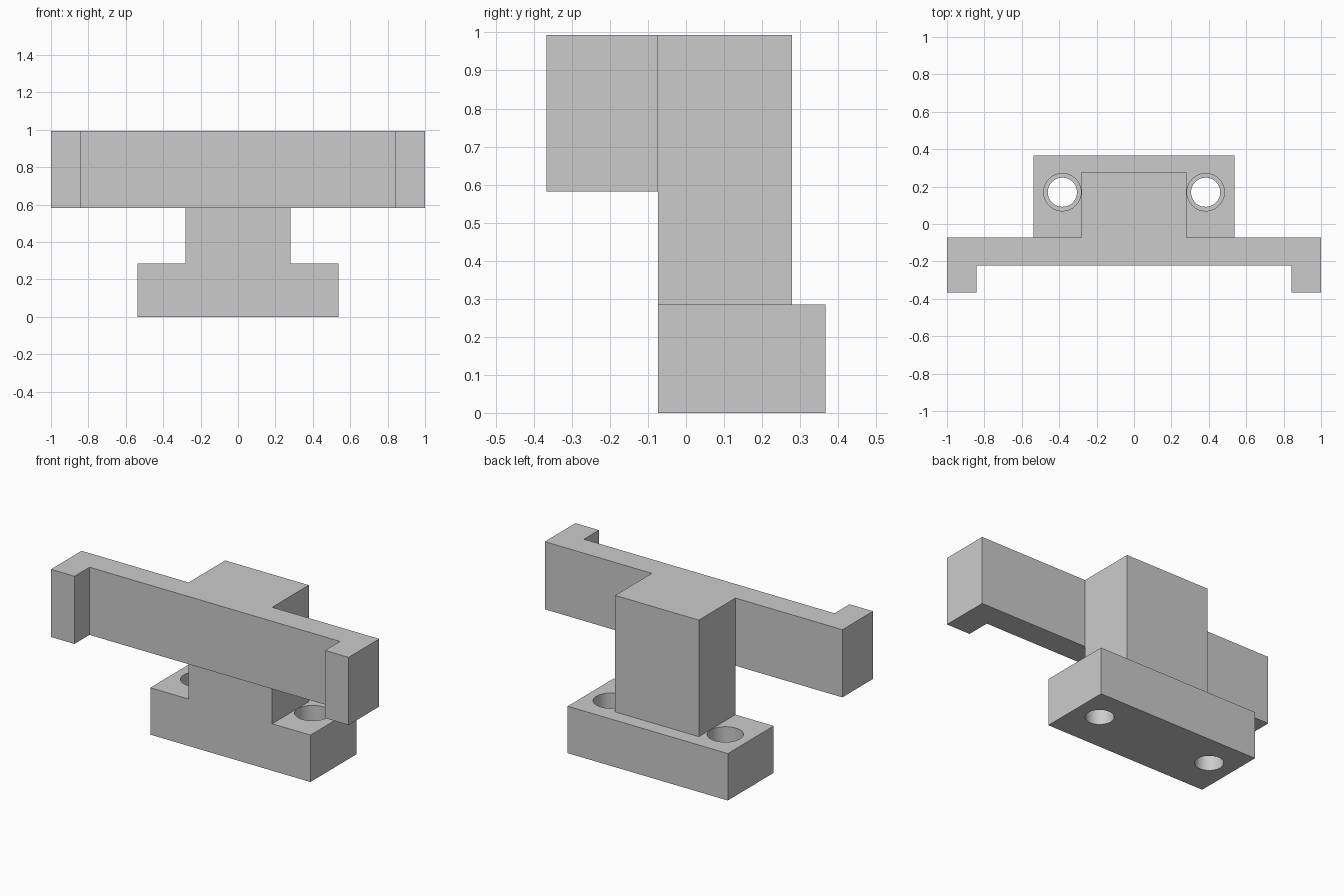
import bpy
import bmesh

cube = bpy.data.objects.get("Cube")
if cube:
    bpy.data.objects.remove(cube, do_unlink=True)

# Shared plain grey material
grey = bpy.data.materials.new("light_grey")
grey.use_nodes = True
grey.diffuse_color = (0.6, 0.6, 0.6, 1)
grey.node_tree.nodes["Principled BSDF"].inputs["Base Color"].default_value = (0.6, 0.6, 0.6, 1)

BACK = -0.073          # plane shared by crossbar back, post front and base front
BASE_TOP = 0.285
TOP = 0.993


def prism(name, outline, z0, z1):
    """Extrude a plan outline from z0 to z1."""
    bm = bmesh.new()
    face = bm.faces.new([bm.verts.new((x, y, z0)) for x, y in outline])
    ext = bmesh.ops.extrude_face_region(bm, geom=[face])
    verts = [g for g in ext["geom"] if isinstance(g, bmesh.types.BMVert)]
    bmesh.ops.translate(bm, verts=verts, vec=(0, 0, z1 - z0))
    bmesh.ops.recalc_face_normals(bm, faces=bm.faces[:])
    mesh = bpy.data.meshes.new(name)
    bm.to_mesh(mesh)
    bm.free()
    mesh.materials.append(grey)
    obj = bpy.data.objects.new(name, mesh)
    bpy.context.collection.objects.link(obj)
    return obj


def mirrored(half):
    """Complete a half outline (right-hand points) across x = 0."""
    return half + [(-x, y) for x, y in reversed(half)]


def combine(target, tool, operation):
    """Apply a boolean and remove the tool object."""
    mod = target.modifiers.new(operation, "BOOLEAN")
    mod.operation = operation
    mod.solver = "EXACT"
    mod.object = tool
    bpy.context.view_layer.objects.active = target
    bpy.ops.object.modifier_apply(modifier=mod.name)
    bpy.data.objects.remove(tool, do_unlink=True)


def cylinder(x, radius, z0, z1):
    bpy.ops.mesh.primitive_cylinder_add(vertices=64, radius=radius, depth=z1 - z0,
                                        location=(x, 0.17, (z0 + z1) / 2))
    cutter = bpy.context.object
    cutter.hide_render = True
    cutter.data.materials.append(grey)
    return cutter


# Mounting base with two counterbored screw holes
bracket = prism("mounting_bracket", mirrored([(0.538, BACK), (0.538, 0.367)]), 0, BASE_TOP)
for x in (-0.383, 0.383):
    combine(bracket, cylinder(x, 0.078, -0.1, 0.4), "DIFFERENCE")
    combine(bracket, cylinder(x, 0.1, 0.14, 0.4), "DIFFERENCE")

# Upright post, sunk into the base
post = prism("post", mirrored([(0.281, BACK), (0.281, 0.278)]), 0.1, 0.8)
combine(bracket, post, "UNION")

# Crossbar with forward end lips, in one piece with the top of the post
bar = prism("crossbar", mirrored([(0.842, -0.223), (0.842, -0.367), (1, -0.367),
                                  (1, BACK), (0.281, BACK), (0.281, 0.278)]), 0.582, TOP)
combine(bracket, bar, "UNION")

# Smooth hole walls, crisp block edges
bpy.ops.object.select_all(action="DESELECT")
bracket.select_set(True)
bpy.context.view_layer.objects.active = bracket
bpy.ops.object.shade_smooth_by_angle()
